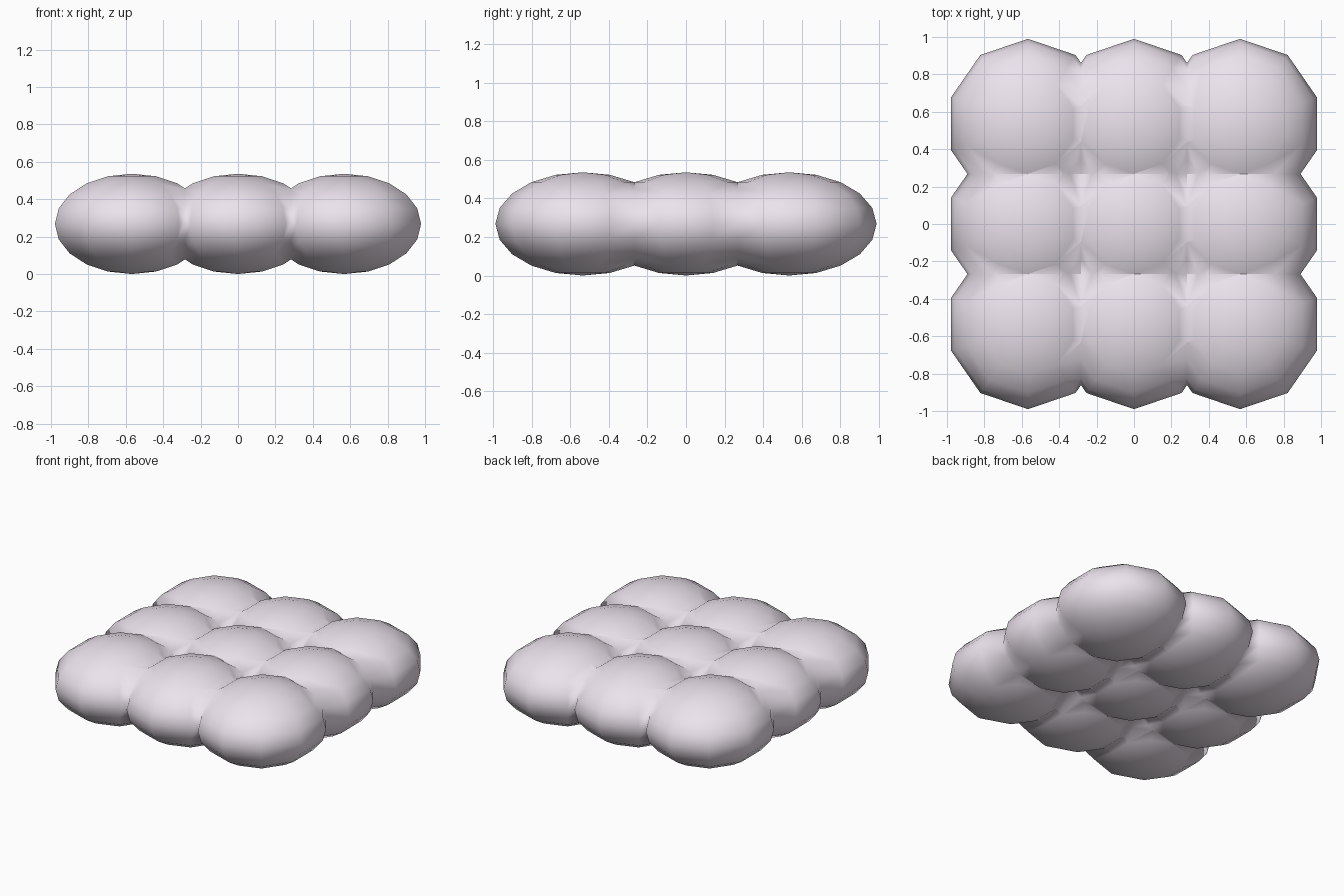
import bpy

if "Cube" in bpy.data.objects:
    bpy.data.objects.remove(bpy.data.objects["Cube"])

RX, RY, RZ = 0.433, 0.454, 0.268      # radii of one puff
DX, DY = 0.567, 0.536                 # spacing of the puffs

mat = bpy.data.materials.new("pale_lilac")
mat.diffuse_color = (0.84, 0.77, 0.85, 1)
mat.use_nodes = True
mat.node_tree.nodes["Principled BSDF"].inputs["Base Color"].default_value = mat.diffuse_color


def puff(name, x, y):
    bpy.ops.mesh.primitive_uv_sphere_add(segments=10, ring_count=10, radius=1,
                                         location=(x, y, RZ))
    ob = bpy.context.object
    ob.name = name
    ob.scale = (RX, RY, RZ)
    bpy.ops.object.transform_apply(location=True, rotation=False, scale=True)
    ob.data.materials.append(mat)
    return ob


# 3 x 3 grid of flattened puffs, fused into one cushion
cushion = puff("puffed_cushion", 0, 0)
others = bpy.data.collections.new("puff_helpers")
bpy.context.scene.collection.children.link(others)
for i in (-1, 0, 1):
    for j in (-1, 0, 1):
        if i or j:
            ob = puff("puff_helper", i * DX, j * DY)
            for c in list(ob.users_collection):
                c.objects.unlink(ob)
            others.objects.link(ob)
            ob.hide_render = True

fuse = cushion.modifiers.new("fuse", 'BOOLEAN')
fuse.operation = 'UNION'
fuse.operand_type = 'COLLECTION'
fuse.collection = others
fuse.solver = 'EXACT'
fuse.use_self = True

bpy.ops.object.select_all(action='DESELECT')
cushion.select_set(True)
bpy.context.view_layer.objects.active = cushion
bpy.ops.object.modifier_apply(modifier=fuse.name)
for ob in list(others.objects):
    bpy.data.objects.remove(ob)
bpy.data.collections.remove(others)

# soft shading that runs across the seams
bpy.ops.object.shade_smooth()
